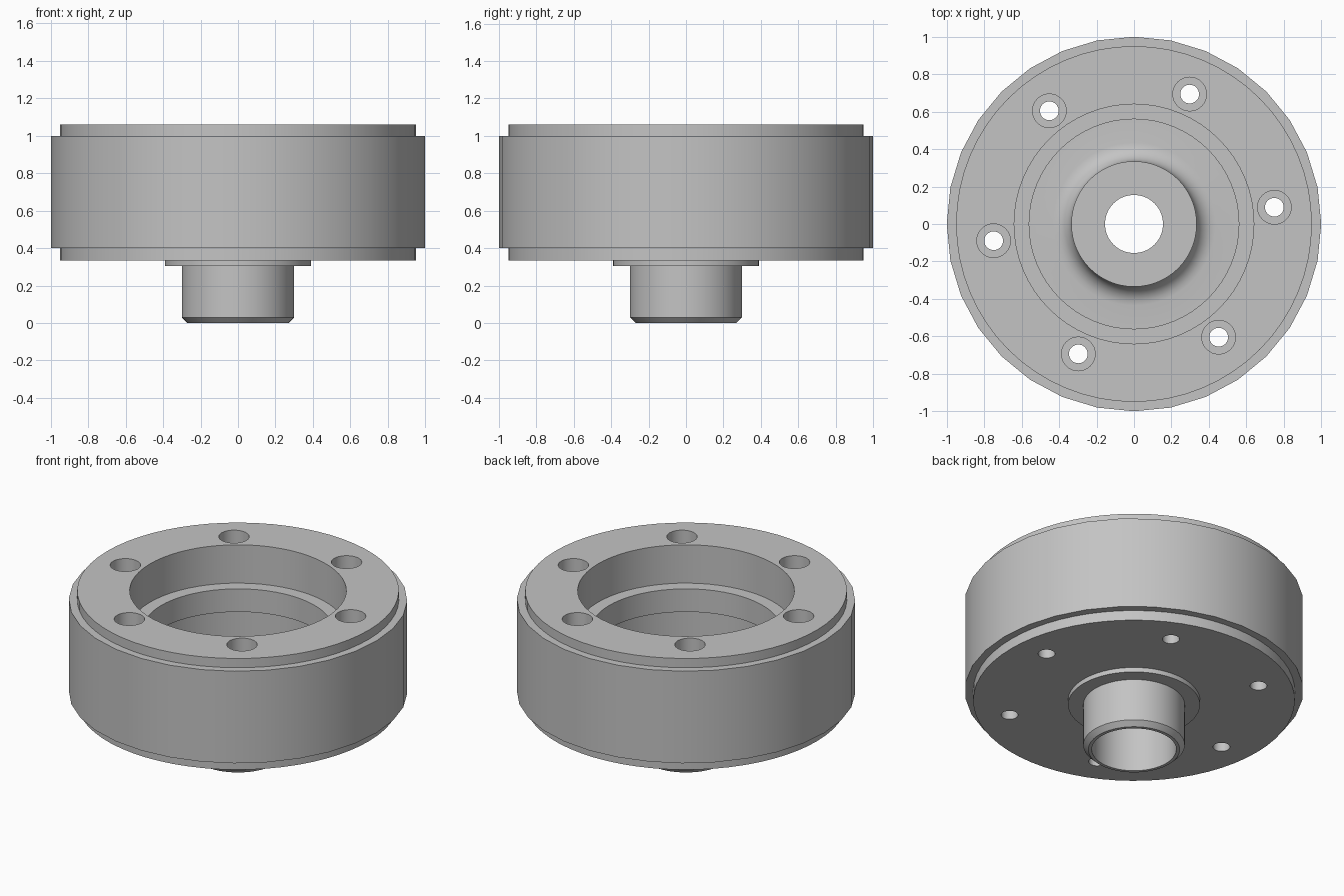
import bpy, bmesh
from math import sin, cos, pi, radians

if "Cube" in bpy.data.objects:
    bpy.data.objects.remove(bpy.data.objects["Cube"])

steel = bpy.data.materials.new("grey_metal")
steel.use_nodes = True
steel.diffuse_color = (0.55, 0.55, 0.55, 1)
steel.node_tree.nodes["Principled BSDF"].inputs["Base Color"].default_value = steel.diffuse_color


def lathe(bm, profile, sides, centre=(0, 0)):
    """Sweep a profile around z; zero radius gives a closed tip."""
    rings = []
    for r, z in profile:
        n = 1 if r == 0 else sides
        rings.append([bm.verts.new((centre[0] + r * cos(2 * pi * i / sides),
                                    centre[1] + r * sin(2 * pi * i / sides), z)) for i in range(n)])
    for a, b in zip(rings, rings[1:] + rings[:1]):
        if len(a) == len(b) == 1:
            continue
        for i in range(sides):
            quad = [a[i % len(a)], a[(i + 1) % len(a)], b[(i + 1) % len(b)], b[i % len(b)]]
            bm.faces.new(list(dict.fromkeys(quad)))


def make_object(name, bm):
    bmesh.ops.recalc_face_normals(bm, faces=bm.faces)
    mesh = bpy.data.meshes.new(name)
    bm.to_mesh(mesh)
    bm.free()
    mesh.materials.append(steel)
    obj = bpy.data.objects.new(name, mesh)
    bpy.context.collection.objects.link(obj)
    return obj


def shade(obj):
    bpy.ops.object.select_all(action='DESELECT')
    obj.select_set(True)
    bpy.context.view_layer.objects.active = obj
    bpy.ops.object.shade_smooth_by_angle(angle=radians(30))


TOP, BASE, FLOOR = 1.06, 0.335, 0.44

# Hub body: flange, stepped cavity, central boss and hollow spigot
fillet = [(0.435 - 0.1 * sin(t * pi / 12), FLOOR + 0.1 - 0.1 * cos(t * pi / 12)) for t in range(7)]
profile = [(0.95, BASE), (0.95, TOP), (0.64, TOP), (0.64, 0.81), (0.56, 0.81),
           (0.56, 0.66), (0.6, 0.66), (0.6, FLOOR)] + fillet
profile += [(0.335, 0.58), (0.155, 0.58), (0.155, 0.5), (0.25, 0.5), (0.25, 0),
            (0.27, 0), (0.3, 0.03), (0.3, 0.305), (0.39, 0.305), (0.39, BASE)]
bm = bmesh.new()
lathe(bm, profile, 64)
body = make_object("hub_body", bm)

# Six counterbored bolt holes
bm = bmesh.new()
bolt = [(0, 0.2), (0.05, 0.2), (0.05, TOP - 0.12), (0.09, TOP - 0.12), (0.09, 1.2), (0, 1.2)]
for k in range(6):
    a = radians(6.8 + 60 * k)
    lathe(bm, bolt, 32, (0.755 * cos(a), 0.755 * sin(a)))
cutter = make_object("bolt_hole_cutter", bm)
cutter.hide_render = True
cut = body.modifiers.new("bolt_holes", 'BOOLEAN')
cut.object = cutter
cut.operation = 'DIFFERENCE'
cut.solver = 'EXACT'
bpy.context.view_layer.objects.active = body
bpy.ops.object.modifier_apply(modifier=cut.name)
bpy.data.objects.remove(cutter)
shade(body)

# Outer band around the flange
bm = bmesh.new()
lathe(bm, [(0.945, 0.4), (1, 0.4), (1, 1), (0.945, 1)], 32)
shade(make_object("outer_band", bm))
